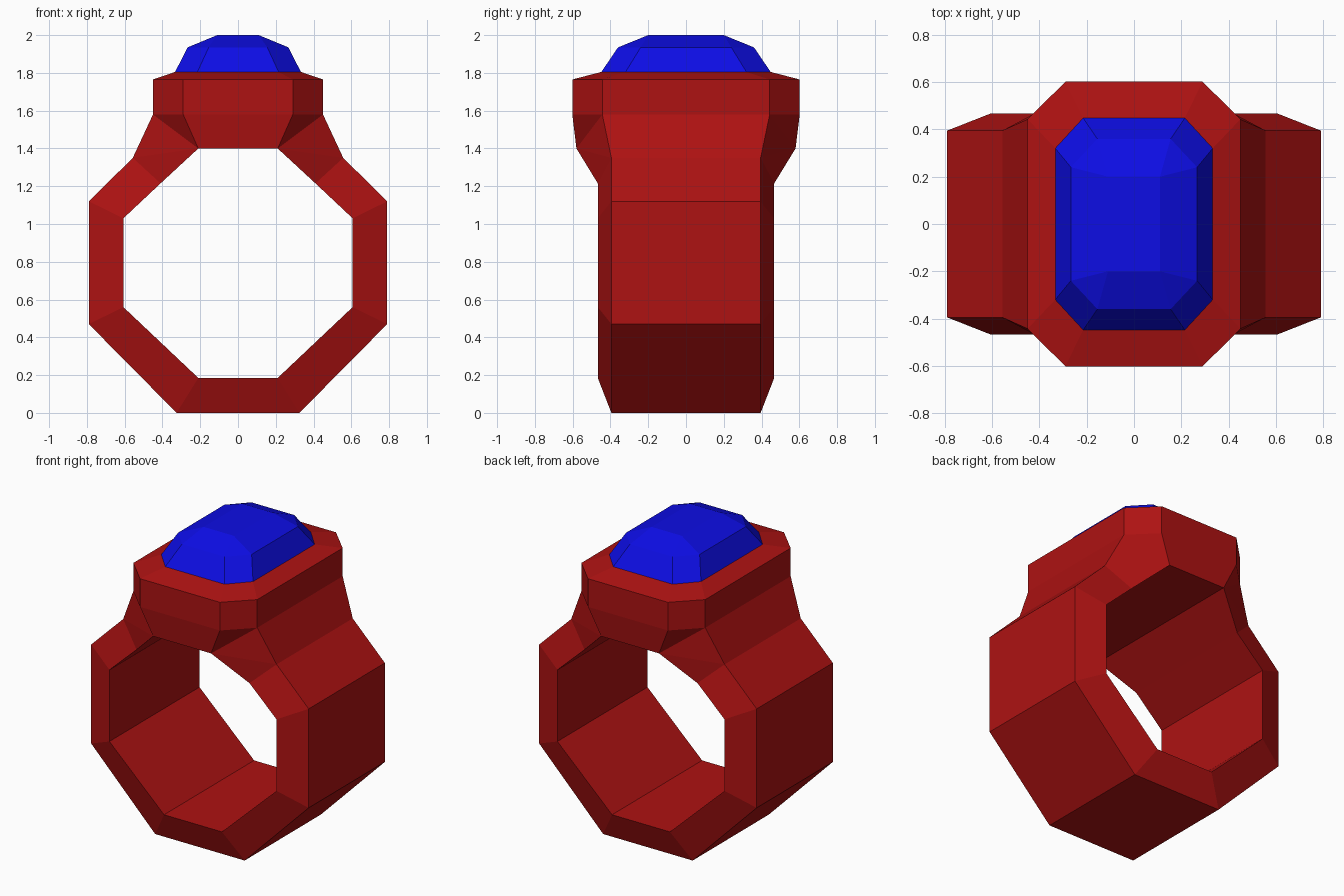
import bpy
import bmesh

if "Cube" in bpy.data.objects:
    bpy.data.objects.remove(bpy.data.objects["Cube"], do_unlink=True)


def material(name, colour):
    mat = bpy.data.materials.new(name)
    mat.use_nodes = True
    mat.diffuse_color = colour
    mat.node_tree.nodes["Principled BSDF"].inputs["Base Color"].default_value = colour
    return mat


def finish(name, bm, mat):
    bmesh.ops.remove_doubles(bm, verts=bm.verts[:], dist=0.0005)
    mesh = bpy.data.meshes.new(name)
    bm.to_mesh(mesh)
    bm.free()
    mesh.materials.append(mat)
    obj = bpy.data.objects.new(name, mesh)
    bpy.context.collection.objects.link(obj)
    return obj


def octagon(bm, x_wide, y_side, x_end, y_long, z):
    """Cut-corner rectangle, counter-clockwise from the right side."""
    quarter = [(x_wide, y_side), (x_end, y_long)]
    half = quarter + [(-x, y) for x, y in reversed(quarter)]
    return [bm.verts.new((x, y, z)) for x, y in half + [(-x, -y) for x, y in half]]


def loft(bm, rings, skip=()):
    """Join stacked rings; skip lists (row, side) pairs left open."""
    for row, (low, high) in enumerate(zip(rings, rings[1:])):
        for i in range(8):
            if (row, i) in skip:
                continue
            j = (i + 1) % 8
            corners = [low[i], low[j], high[j], high[i]]
            # Rings may close to a rectangle, which turns corner quads into triangles
            unique = []
            for v in corners:
                if all((v.co - u.co).length > 0.0005 for u in unique):
                    unique.append(v)
            bm.faces.new(unique)


red = material("red metal", (0.42, 0.006, 0.006, 1))
blue = material("blue gem", (0.004, 0.004, 0.78, 1))

# Band: one quarter, swept from the bottom up to the setting, then mirrored
# Each station is inner x, z, y depth, then outer x, z, y depth
stations = [
    (0, 0.185, 0.467, 0, 0, 0.395),
    (0.21, 0.185, 0.467, 0.325, 0, 0.395),
    (0.607, 0.56, 0.467, 0.79, 0.47, 0.395),
    (0.607, 1.03, 0.467, 0.79, 1.12, 0.395),
    (0.41, 1.215, 0.467, 0.557, 1.35, 0.395),
    (0.21, 1.4, 0.58, 0.45, 1.58, 0.443),
]
bm = bmesh.new()
rows = []
for ix, iz, iy, ox, oz, oy in stations:
    points = [(ix, 0, iz), (ix, -iy, iz), (ox, -oy, oz), (ox, 0, oz)]
    rows.append([bm.verts.new(p) for p in points])
for a, b in zip(rows, rows[1:]):
    for i in range(3):
        if i == 1 and b is rows[-1]:
            bm.faces.new((a[1], a[2], b[1]))
            bm.faces.new((a[2], b[2], b[1]))
        else:
            bm.faces.new((a[i], a[i + 1], b[i + 1], b[i]))
band = finish("band", bm, red)
mirror = band.modifiers.new("mirror", "MIRROR")
mirror.use_axis = (True, True, False)

# Setting: flared block with cut corners, open where the band and gem meet it
bm = bmesh.new()
rings = [
    octagon(bm, 0.21, 0.58, 0.21, 0.58, 1.4),
    octagon(bm, 0.45, 0.443, 0.29, 0.602, 1.58),
    octagon(bm, 0.45, 0.443, 0.29, 0.602, 1.765),
    octagon(bm, 0.333, 0.32, 0.215, 0.448, 1.805),
]
loft(bm, rings, skip=[(0, 3), (0, 7)])
bm.faces.new([rings[0][i] for i in (6, 4, 2, 0)])
finish("setting", bm, red)

# Gem: step cut with a flat rectangular top
bm = bmesh.new()
rings = [
    octagon(bm, 0.333, 0.32, 0.215, 0.448, 1.805),
    octagon(bm, 0.267, 0.24, 0.155, 0.36, 1.935),
    octagon(bm, 0.11, 0.2, 0.11, 0.2, 2.0),
]
loft(bm, rings)
bm.faces.new([rings[2][i] for i in (0, 2, 4, 6)])
finish("gem", bm, blue)
